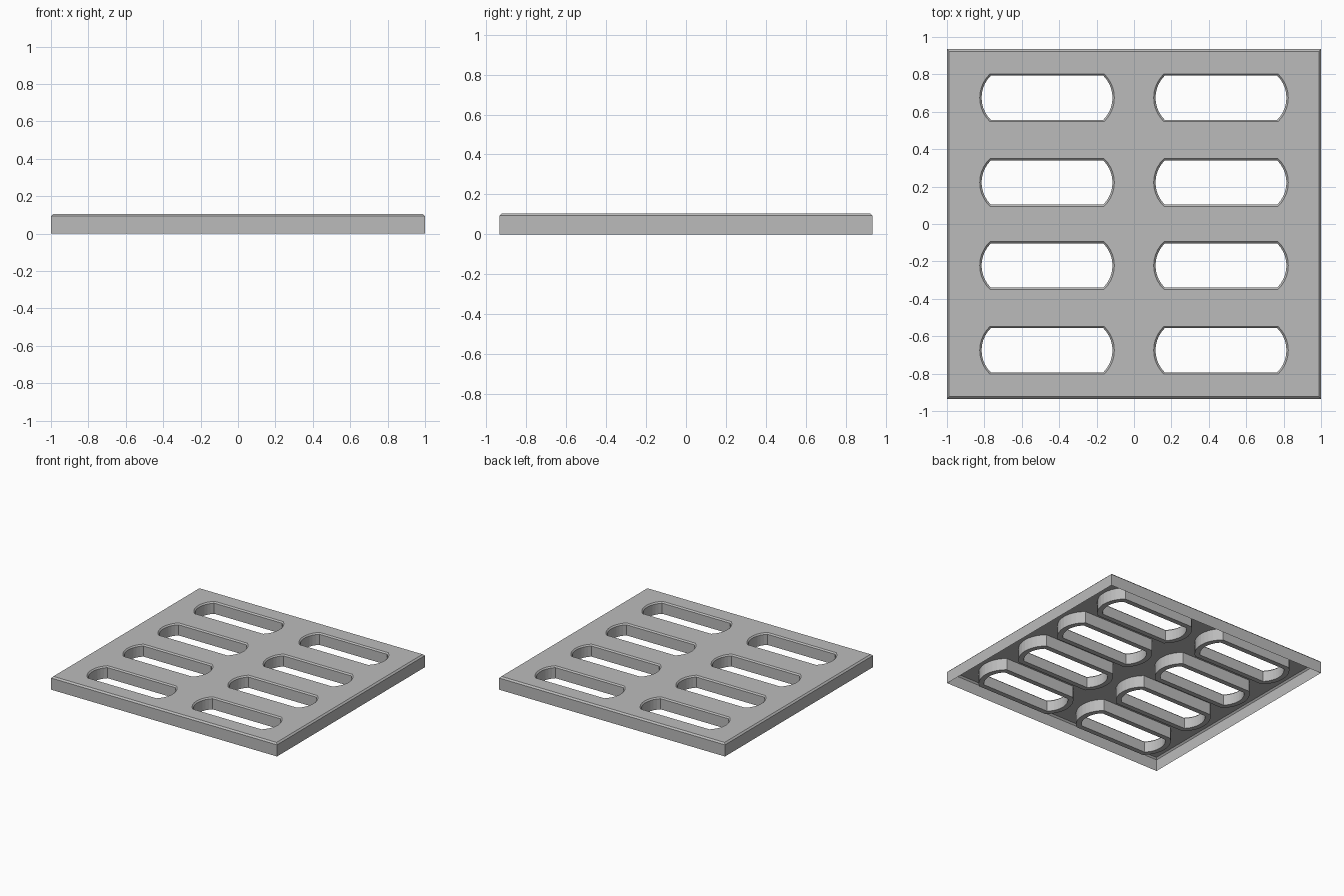
import bpy
import bmesh
from math import asin, cos, sin, pi

cube = bpy.data.objects.get("Cube")
if cube:
    bpy.data.objects.remove(cube, do_unlink=True)

# One plain grey for the whole tray
grey = bpy.data.materials.new("plain_grey")
grey.use_nodes = True
colour = (0.5, 0.5, 0.5, 1)
grey.diffuse_color = colour
grey.node_tree.nodes["Principled BSDF"].inputs["Base Color"].default_value = colour

TOP = 0.105
CHAMFER = 0.012
HALF_X, HALF_Y = 1.0, 0.935
SLOT_HALF_LENGTH, SLOT_HALF_WIDTH, END_RADIUS = 0.36, 0.128, 0.176
END_STEPS = 10


def rectangle(grow):
    x, y = HALF_X + grow, HALF_Y + grow
    return [(x, -y), (x, y), (-x, y), (-x, -y)]


def slot(cx, cy, grow):
    """Straight-sided slot with shallow arcs at both ends."""
    radius = END_RADIUS + grow
    spread = asin((SLOT_HALF_WIDTH + grow) / radius)
    centre = SLOT_HALF_LENGTH - END_RADIUS
    points = []
    for side, start in ((1, 0), (-1, pi)):
        for i in range(END_STEPS + 1):
            a = start + spread * (2 * i / END_STEPS - 1)
            points.append((cx + side * centre + radius * cos(a), cy + radius * sin(a)))
    return points


def add_loop(bm, points, z):
    return [bm.verts.new((x, y, z)) for x, y in points]


def join_loops(bm, a, b):
    for i in range(len(a)):
        j = (i + 1) % len(a)
        bm.faces.new((a[i], a[j], b[j], b[i]))


def close_edges(bm, loop):
    return [bm.edges.new((loop[i - 1], loop[i])) for i in range(len(loop))]


bm = bmesh.new()

# Flat top pierced by eight slots
rim = add_loop(bm, rectangle(-CHAMFER), TOP)
edges = close_edges(bm, rim)
centres = [(x, y) for x in (-0.465, 0.465) for y in (-0.675, -0.222, 0.222, 0.675)]
mouths = []
for cx, cy in centres:
    mouth = add_loop(bm, slot(cx, cy, 0), TOP)
    edges += close_edges(bm, mouth)
    mouths.append(mouth)
bmesh.ops.triangle_fill(bm, use_beauty=True, edges=edges)

# Chamfered outer edge and thin hanging skirt
shoulder = add_loop(bm, rectangle(0), TOP - CHAMFER)
join_loops(bm, rim, shoulder)
join_loops(bm, shoulder, add_loop(bm, rectangle(0), 0))

# Slot chamfer, inner wall, lower lip and outer collar wall
for (cx, cy), mouth in zip(centres, mouths):
    previous = mouth
    for grow, z in ((-0.01, 0.095), (-0.01, 0.01), (0.03, 0.01), (0.03, 0.104)):
        current = add_loop(bm, slot(cx, cy, grow), z)
        join_loops(bm, previous, current)
        previous = current

# Turn all faces outward
bmesh.ops.recalc_face_normals(bm, faces=bm.faces)
bm.normal_update()
if any(f.normal.z < -0.9 and f.calc_center_median().z > 0.1 for f in bm.faces):
    bmesh.ops.reverse_faces(bm, faces=bm.faces)

mesh = bpy.data.meshes.new("slotted_tray")
bm.to_mesh(mesh)
bm.free()
mesh.materials.append(grey)
tray = bpy.data.objects.new("slotted_tray", mesh)
bpy.context.collection.objects.link(tray)
